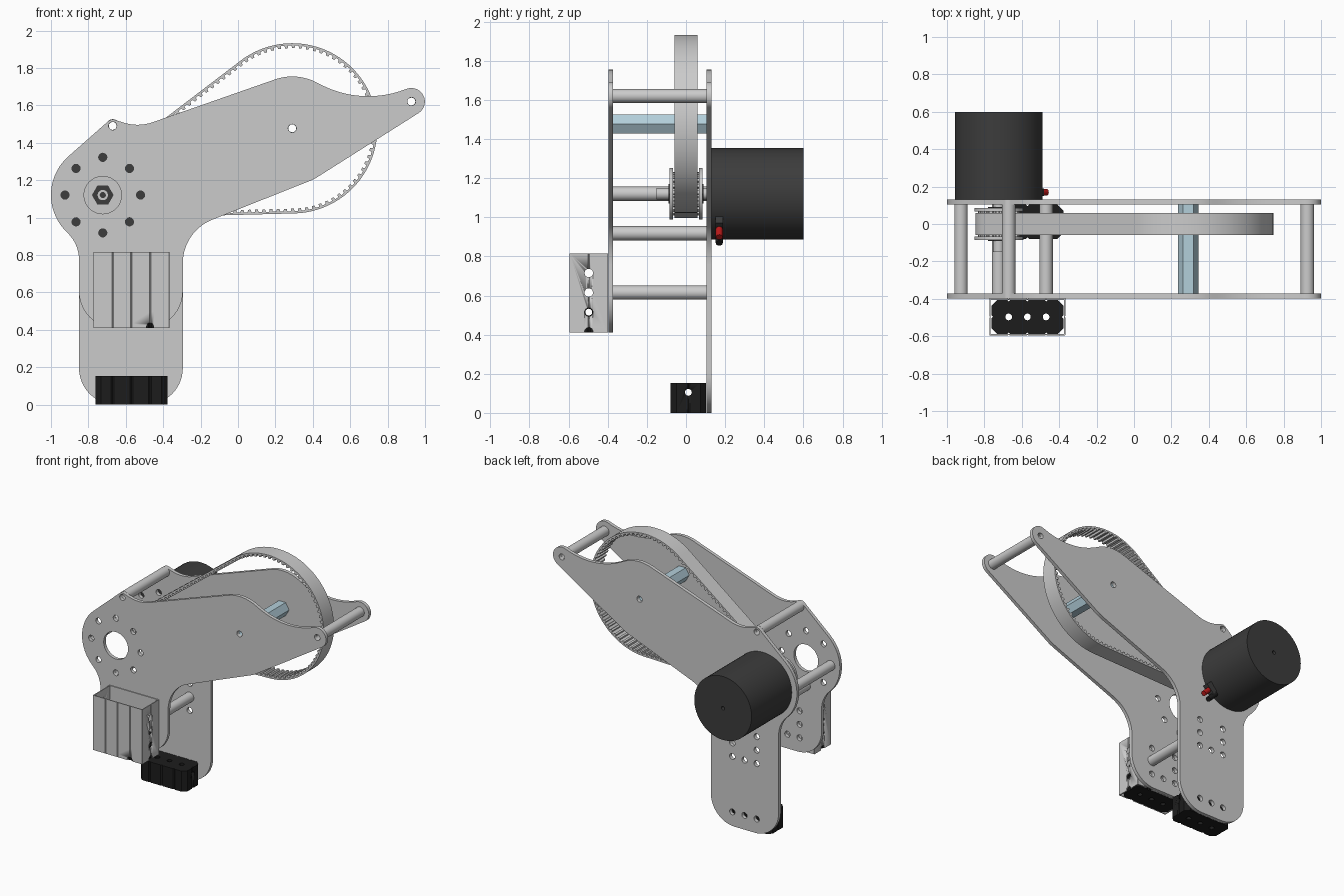
import bpy, bmesh
from math import sin, cos, tan, pi, radians, atan2, acos
from mathutils import Vector as V

if "Cube" in bpy.data.objects:
    bpy.data.objects.remove(bpy.data.objects["Cube"])


def material(name, rgb):
    m = bpy.data.materials.new(name)
    m.diffuse_color = (*rgb, 1)
    m.use_nodes = True
    m.node_tree.nodes["Principled BSDF"].inputs["Base Color"].default_value = m.diffuse_color
    return m


DARK = material("motor_dark", (0.045, 0.045, 0.045))
BLACK = material("plastic_black", (0.012, 0.012, 0.012))
BLUE = material("pale_blue", (0.45, 0.62, 0.70))
RED = material("red", (0.5, 0.01, 0.01))


def circle(x, z, r, n=32, start=0.0):
    return [(x + r * cos(start + 2 * pi * i / n), z + r * sin(start + 2 * pi * i / n)) for i in range(n)]


def extrude(name, loops, lo, hi, axis='Y', mat=None):
    """Fill nested 2D loops (inner ones become holes) and extrude along an axis."""
    cu = bpy.data.curves.new(name, 'CURVE')
    cu.dimensions, cu.fill_mode, cu.extrude = '2D', 'BOTH', (hi - lo) / 2
    for loop in loops:
        s = cu.splines.new('POLY')
        s.points.add(len(loop) - 1)
        for p, q in zip(s.points, loop):
            p.co = (q[0], q[1], 0, 1)
        s.use_cyclic_u = True
    ob = bpy.data.objects.new(name, cu)
    bpy.context.collection.objects.link(ob)
    bpy.ops.object.select_all(action='DESELECT')
    bpy.context.view_layer.objects.active = ob
    ob.select_set(True)
    bpy.ops.object.convert(target='MESH')
    ob = bpy.context.object
    bm = bmesh.new()
    bm.from_mesh(ob.data)
    bmesh.ops.remove_doubles(bm, verts=bm.verts, dist=1e-5)
    mid = (lo + hi) / 2
    for v in bm.verts:
        a, b, c = v.co
        v.co = {'Y': (a, c + mid, b), 'X': (c + mid, a, b), 'Z': (a, b, c + mid)}[axis]
    bmesh.ops.recalc_face_normals(bm, faces=bm.faces)
    bm.to_mesh(ob.data)
    bm.free()
    ob.data.materials.clear()
    if mat:
        ob.data.materials.append(mat)
    bpy.ops.object.shade_smooth_by_angle(angle=radians(28))
    return ob


def cut(ob, cutter):
    cutter.hide_render = True
    m = ob.modifiers.new("holes", 'BOOLEAN')
    m.object, m.operation, m.solver = cutter, 'DIFFERENCE', 'EXACT'
    bpy.context.view_layer.objects.active = ob
    bpy.ops.object.modifier_apply(modifier=m.name)
    bpy.data.objects.remove(cutter)


def fillet(corners, n=14):
    """Polygon of (x, z, radius) corners with every corner rounded."""
    out = []
    for i, (x, z, r) in enumerate(corners):
        p = V((x, z))
        u = (V(corners[i - 1][:2]) - p).normalized()
        v = (V(corners[(i + 1) % len(corners)][:2]) - p).normalized()
        half = u.angle(v) / 2
        c = p + (u + v).normalized() * r / sin(half)
        d0, d1 = p + u * r / tan(half) - c, p + v * r / tan(half) - c
        a0 = atan2(d0.y, d0.x)
        da = (atan2(d1.y, d1.x) - a0 + pi) % (2 * pi) - pi
        out += [(c.x + r * cos(a0 + da * k / n), c.y + r * sin(a0 + da * k / n)) for k in range(n + 1)]
    return out


# Key axes (x, z)
MX, MZ = -0.723, 1.12
HEX = (0.29, 1.477)
BUMP, TIP = (-0.67, 1.49), (0.927, 1.62)
COLS, ROWS = (-0.67, -0.57, -0.47), (0.715, 0.615, 0.515)


# Side plates
def plate(name, bottom, lo, hi, bore, extra):
    outline = fillet([
        (-0.85, bottom, 0.195), (-0.85, 0.856, 0.2), (-1.126, 1.134, 0.275), (-0.678, 1.529, 0.035),
        (-0.535, 1.482, 0.25), (0.311, 1.778, 0.28), (0.662, 1.599, 0.55), (0.963, 1.711, 0.073),
        (1.02, 1.593, 0.073), (0.405, 1.204, 0.3), (-0.295, 0.926, 0.25), (-0.295, bottom, 0.195)])
    spots = circle(MX, MZ, 0.202, 8) + [HEX, BUMP, TIP, (-0.57, 0.515)] + extra
    spots += [(x, z) for x in (COLS[0], COLS[2]) for z in ROWS]
    extrude(name, [outline, circle(MX, MZ, bore, 48)] + [circle(*s, 0.022, 20) for s in spots], lo, hi)


plate("front_plate", 0.41, -0.397, -0.372, 0.1, [])
plate("back_plate", 0.0, 0.104, 0.13, 0.06, [(x, 0.105) for x in COLS])

# Hollow standoffs between the plates
for i, s in enumerate([(MX - 0.202, MZ), (MX, MZ - 0.202), BUMP, TIP, (-0.47, 0.615)]):
    extrude(f"standoff_{i + 1}", [circle(*s, 0.036), circle(*s, 0.021, 20)], -0.372, 0.104)
extrude("hex_axle", [circle(*HEX, 0.056, 6), circle(*HEX, 0.021, 20)], -0.372, 0.104, mat=BLUE)

# Motor with rear bore and terminals
extrude("motor_body", [circle(MX, MZ, 0.235, 64)], 0.13, 0.57, mat=DARK)
extrude("motor_rear", [circle(MX, MZ, 0.235, 64), circle(MX, MZ, 0.014, 16)], 0.57, 0.6, mat=DARK)
extrude("terminal_base", [[(-0.6, 0.99), (-0.54, 1.02), (-0.48, 0.97), (-0.54, 0.91)]], 0.15, 0.19, mat=DARK)
for name, x, z, mat in (("terminal_red", -0.5, 0.93, RED), ("terminal_black", -0.54, 0.9, BLACK)):
    bpy.ops.mesh.primitive_cylinder_add(vertices=16, radius=0.018, depth=0.09, location=(x, 0.17, z),
                                        rotation=(0, radians(135), 0))
    ob = bpy.context.object
    ob.name = name
    ob.data.materials.append(mat)
    bpy.ops.object.shade_smooth_by_angle()

# Motor shaft, nut and toothed drive pulley
extrude("motor_shaft", [circle(MX, MZ, 0.03), circle(MX, MZ, 0.014, 16)], -0.15, 0.13)
extrude("shaft_hex", [circle(MX, MZ, 0.058, 6), circle(MX, MZ, 0.03)], -0.09, 0.09, mat=DARK)
gear = []
for k in range(20):
    for f, r in ((0, 0.111), (0.45, 0.111), (0.55, 0.096), (0.9, 0.096)):
        a = 2 * pi * (k + f) / 20
        gear.append((MX + r * cos(a), MZ + r * sin(a)))
extrude("pulley_core", [gear, circle(MX, MZ, 0.057, 6)], -0.068, 0.068)
for name, y in (("pulley_flange_front", -0.085), ("pulley_flange_back", 0.067)):
    extrude(name, [circle(MX, MZ, 0.131, 48), circle(MX, MZ, 0.057, 6)], y, y + 0.018)

# Toothed belt wrapped round the small and the large pitch circle
c1, r1, c2, r2 = V((MX, MZ)), 0.113, V(HEX), 0.443
d = c2 - c1
phi, alpha = atan2(d.y, d.x), acos((r1 - r2) / d.length)
big, line, small = r2 * 2 * alpha, d.length * sin(alpha), r1 * 2 * (pi - alpha)
total = big + small + 2 * line


def belt_point(s, off):
    def at(c, r, a):
        return c + V((cos(a), sin(a))) * (r + off)
    hi, lo = phi + alpha, phi - alpha
    if s < big:
        return at(c2, r2, lo + s / r2)
    s -= big
    if s < line:
        return at(c2, r2, hi).lerp(at(c1, r1, hi), s / line)
    s -= line
    if s < small:
        return at(c1, r1, hi + s / r1)
    return at(c1, r1, lo).lerp(at(c2, r2, lo), (s - small) / line)


TEETH = 104
outer = [belt_point(total * k / 208, 0.012) for k in range(208)]
inner = [belt_point(total * (k + f) / TEETH, o) for k in range(TEETH)
         for f, o in ((0.02, 0), (0.48, 0), (0.56, -0.014), (0.92, -0.014))]
extrude("drive_belt", [outer, inner], -0.06, 0.06)


# Rectangular tube at the front and the two end plugs
def notched(cy, w, h, c, g):
    """Rectangle with chamfered corners and small grooves in line with the holes."""
    side = [(-w + c, -h)]
    for x in (-0.1, 0, 0.1):
        side += [(x - g, -h), (x, -h + g), (x + g, -h)]
    side += [(w - c, -h), (w, -h + c), (w, -g), (w - g, 0), (w, g), (w, h - c)]
    return [(-0.57 + s * x, cy + s * y) for s in (1, -1) for x, y in side]


def cross_holes(ob, cy, heights, r):
    cut(ob, extrude("cutter_y", [circle(x, z, r, 24) for x in COLS for z in heights], cy - 0.15, cy + 0.15))
    cut(ob, extrude("cutter_x", [circle(cy, z, r, 24) for z in heights], -0.9, -0.2, 'X'))


TY = -0.497
rect = [(-0.57 + x, TY + y) for x, y in ((-0.196, -0.092), (0.196, -0.092), (0.196, 0.092), (-0.196, 0.092))]
tube = extrude("square_tube", [notched(TY, 0.2025, 0.0985, 0.001, 0.004), rect], 0.41, 0.815, 'Z')
cross_holes(tube, TY, ROWS + (0.415,), 0.0215)

for name, cy, z in (("tube_plug", TY, 0.41), ("foot_plug", 0.012, 0.0)):
    loops = [notched(cy, 0.192, 0.091, 0.03, 0.008)] + [circle(x, cy, 0.018, 24) for x in COLS]
    plug = extrude(name, loops, z, z + 0.152, 'Z', BLACK)
    cross_holes(plug, cy, (z + 0.105,), 0.0175)
